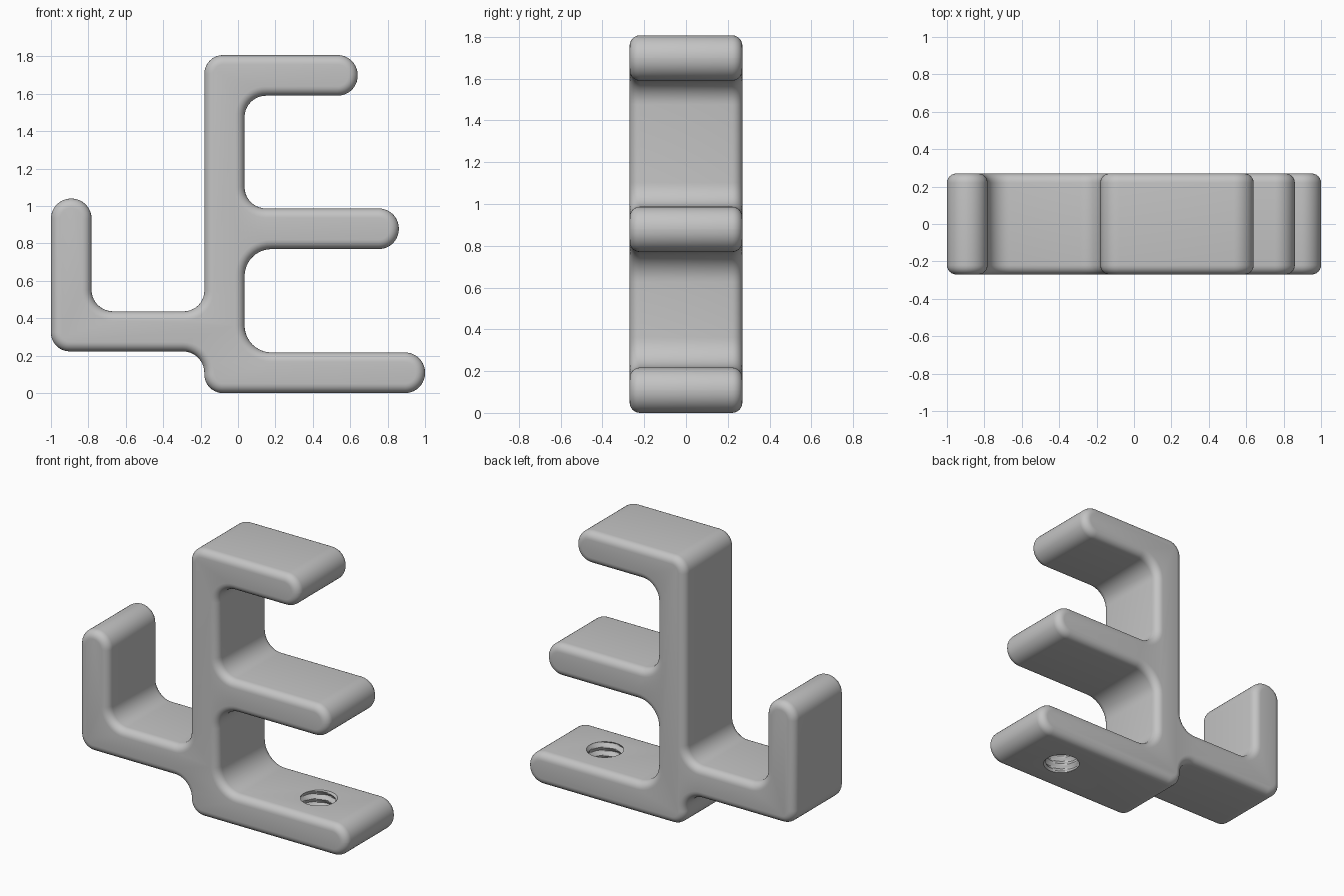
import bpy, bmesh
from math import cos, sin, pi
from mathutils import Vector

cube = bpy.data.objects.get("Cube")
if cube:
    bpy.data.objects.remove(cube)

HALF_DEPTH = 0.27
EDGE = 0.05

grey = bpy.data.materials.new("plain grey")
grey.use_nodes = True
colour = (0.55, 0.55, 0.55, 1)
grey.diffuse_color = colour
grey.node_tree.nodes["Principled BSDF"].inputs["Base Color"].default_value = colour


def make_object(name, bm):
    bmesh.ops.recalc_face_normals(bm, faces=bm.faces)
    mesh = bpy.data.meshes.new(name)
    bm.to_mesh(mesh)
    bm.free()
    mesh.materials.append(grey)
    obj = bpy.data.objects.new(name, mesh)
    bpy.context.collection.objects.link(obj)
    return obj


def rounded_outline(corners, steps=10):
    """Replace each right-angled corner (x, z, radius) by an arc; keep outward normals."""
    result = []
    for i, (x, z, r) in enumerate(corners):
        p = Vector((x, z))
        before = (Vector(corners[i - 1][:2]) - p).normalized()
        after = (Vector(corners[(i + 1) % len(corners)][:2]) - p).normalized()
        centre = p + (before + after) * r
        convex = before.cross(after) < 0
        for s in range(steps + 1):
            a = s / steps * pi / 2
            d = -after * cos(a) - before * sin(a)
            result.append((centre + d * r, d if convex else -d))
    return result


# Bracket outline, anticlockwise: x, z, corner radius
TIP = 0.107
outline = rounded_outline([
    (-0.18, 0, 0.1), (1, 0, TIP), (1, 0.217, TIP), (0.035, 0.217, 0.145),
    (0.035, 0.77, 0.145), (0.86, 0.77, TIP), (0.86, 0.987, TIP), (0.035, 0.987, 0.115),
    (0.035, 1.59, 0.115), (0.64, 1.59, TIP), (0.64, 1.807, TIP), (-0.18, 1.807, 0.1),
    (-0.18, 0.437, 0.11), (-0.783, 0.437, 0.115), (-0.783, 1.04, TIP), (-1, 1.04, TIP),
    (-1, 0.223, 0.1), (-0.18, 0.223, 0.115)])

# Bracket body: outline swept through depth with rounded front and back rims
angles = [i / 6 * pi / 2 for i in range(7)]
front = [(-HALF_DEPTH + EDGE * (1 - sin(a)), EDGE * (1 - cos(a))) for a in reversed(angles)]
stations = front + [(-y, inset) for y, inset in reversed(front)]
bm = bmesh.new()
rings = []
for y, inset in stations:
    ring = []
    for p, n in outline:
        q = p - n * inset
        ring.append(bm.verts.new((q.x, y, q.y)))
    rings.append(ring)
count = len(outline)
for a, b in zip(rings, rings[1:]):
    for i in range(count):
        j = (i + 1) % count
        bm.faces.new((a[i], a[j], b[j], b[i]))
bm.faces.new(rings[0])
bm.faces.new(rings[-1])
bmesh.ops.remove_doubles(bm, verts=bm.verts, dist=0.0005)
bracket = make_object("bracket", bm)

# Threaded hole cutter: a helical groove around a cylinder
SIDES, ROWS, PITCH = 40, 48, 0.055
bm = bmesh.new()
rows = []
for k in range(ROWS + 1):
    z = -0.053 + k * 0.0069
    row = []
    for s in range(SIDES):
        phase = (z / PITCH - s / SIDES) % 1
        r = 0.104 + 0.02 * abs(2 * phase - 1)
        a = 2 * pi * s / SIDES
        row.append(bm.verts.new((0.6 + r * cos(a), r * sin(a), z)))
    rows.append(row)
for a, b in zip(rows, rows[1:]):
    for s in range(SIDES):
        t = (s + 1) % SIDES
        bm.faces.new((a[s], a[t], b[t], b[s]))
bm.faces.new(rows[0])
bm.faces.new(rows[-1])
cutter = make_object("thread_cutter", bm)
cutter.hide_render = True

# Cut the hole and finish the shading
cut = bracket.modifiers.new("threaded hole", "BOOLEAN")
cut.operation = "DIFFERENCE"
cut.solver = "EXACT"
cut.object = cutter
bpy.ops.object.select_all(action="DESELECT")
bracket.select_set(True)
bpy.context.view_layer.objects.active = bracket
bpy.ops.object.modifier_apply(modifier=cut.name)
bpy.data.objects.remove(cutter)
bpy.ops.object.shade_smooth_by_angle(angle=0.6)
